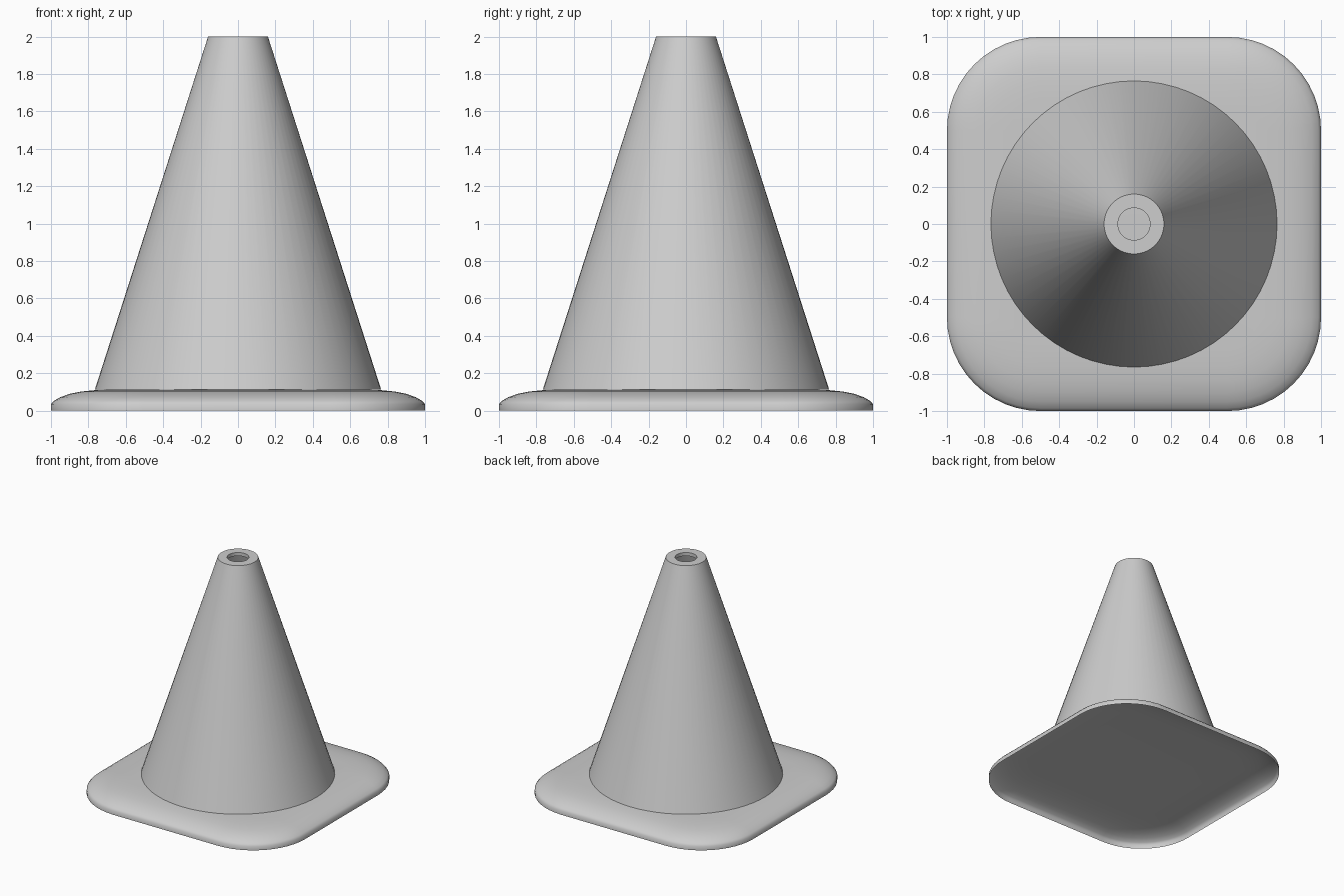
import bpy, bmesh, math

old = bpy.data.objects.get("Cube")
if old:
    bpy.data.objects.remove(old, do_unlink=True)

grey = bpy.data.materials.new("plain grey")
grey.use_nodes = True
colour = (0.61, 0.61, 0.61, 1)
grey.diffuse_color = colour
grey.node_tree.nodes["Principled BSDF"].inputs["Base Color"].default_value = colour


def circle(radius, z, sides=64):
    return [(radius * math.cos(math.tau * i / sides),
             radius * math.sin(math.tau * i / sides), z) for i in range(sides)]


def rounded_square(inset, z, half=1.0, corner=0.5, steps=12):
    radius = corner - inset
    centre = half - corner
    ring = []
    for quarter, (sx, sy) in enumerate(((1, 1), (-1, 1), (-1, -1), (1, -1))):
        for i in range(steps + 1):
            a = math.pi / 2 * (quarter + i / steps)
            ring.append((sx * centre + radius * math.cos(a),
                         sy * centre + radius * math.sin(a), z))
    return ring


def shell(name, rings, angle, closed_top=False):
    """Skin a stack of rings into a thin shell that is open underneath."""
    bm = bmesh.new()
    loops = [[bm.verts.new(p) for p in ring] for ring in rings]
    for low, high in zip(loops, loops[1:]):
        for i in range(len(low)):
            j = (i + 1) % len(low)
            bm.faces.new((low[i], low[j], high[j], high[i]))
    if closed_top:
        bm.faces.new(loops[-1])
    mesh = bpy.data.meshes.new(name)
    bm.to_mesh(mesh)
    bm.free()
    mesh.materials.append(grey)
    obj = bpy.data.objects.new(name, mesh)
    bpy.context.collection.objects.link(obj)
    bpy.ops.object.select_all(action="DESELECT")
    obj.select_set(True)
    bpy.context.view_layer.objects.active = obj
    bpy.ops.object.shade_smooth_by_angle(angle=math.radians(angle))


# Base plate: a shallow domed tray, hollow below
rim = [(0, 0), (0, 0.035), (0.015, 0.052), (0.05, 0.072),
       (0.1, 0.09), (0.16, 0.102), (0.24, 0.11), (0.34, 0.114)]
shell("base_plate", [rounded_square(d, z) for d, z in rim], 50, closed_top=True)

# Hollow tapered cone with a short lip turned into its tip
wall = [(0.765, 0.114), (0.16, 2.0), (0.086, 2.0), (0.086, 1.97)]
shell("cone_body", [circle(r, z) for r, z in wall], 30)
